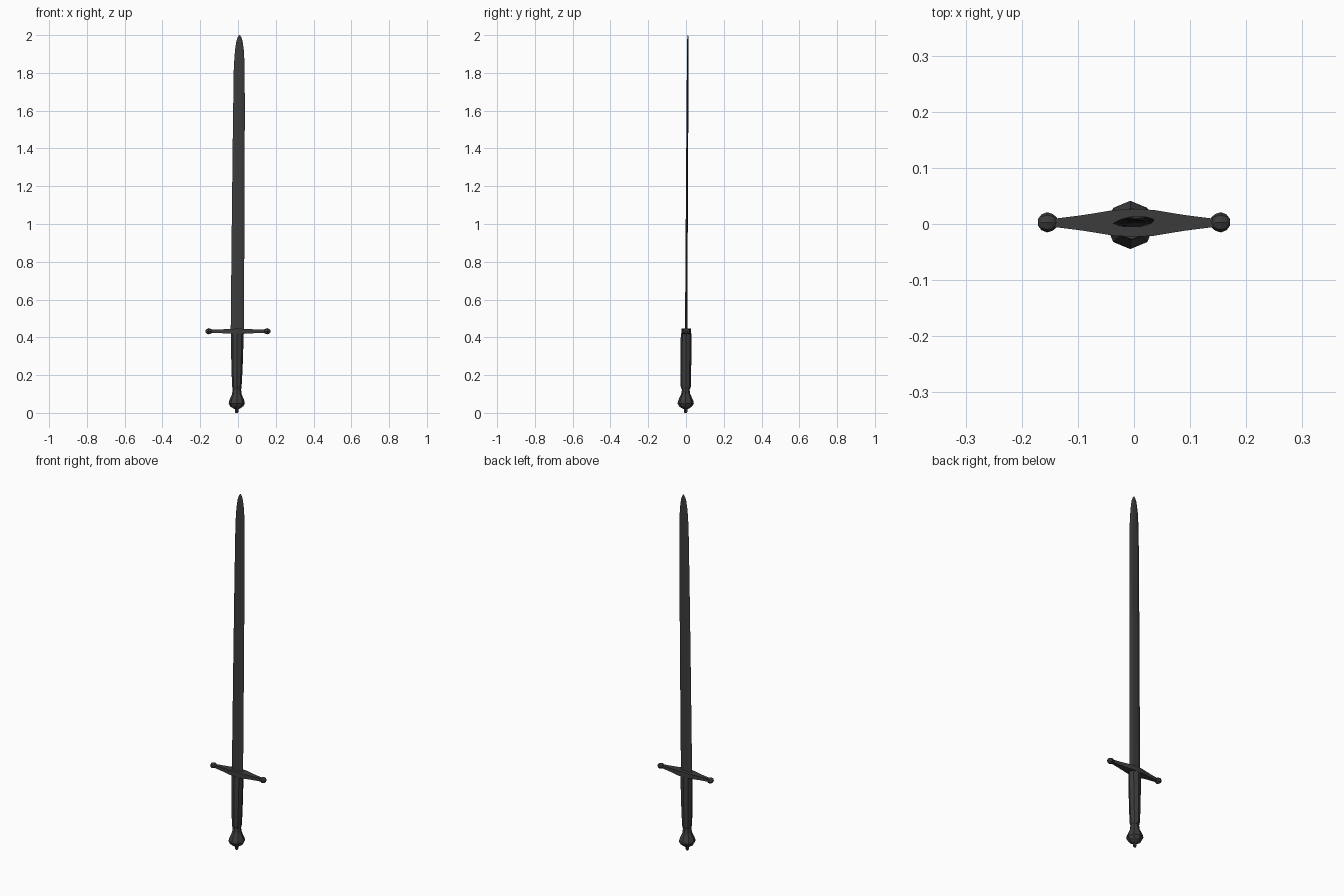
import bpy, bmesh, math
from mathutils import Vector

if "Cube" in bpy.data.objects:
    bpy.data.objects.remove(bpy.data.objects["Cube"])

dark = bpy.data.materials.new("dark_steel")
dark.diffuse_color = (0.045, 0.045, 0.045, 1)
dark.use_nodes = True
dark.node_tree.nodes["Principled BSDF"].inputs["Base Color"].default_value = dark.diffuse_color


def loft(name, rings):
    """Skin a list of vertex rings and cap both ends."""
    bm = bmesh.new()
    loops = [[bm.verts.new(p) for p in ring] for ring in rings]
    for a, b in zip(loops, loops[1:]):
        for i in range(len(a)):
            j = (i + 1) % len(a)
            bm.faces.new((a[i], a[j], b[j], b[i]))
    bm.faces.new(loops[0])
    bm.faces.new(loops[-1])
    bmesh.ops.recalc_face_normals(bm, faces=bm.faces)
    mesh = bpy.data.meshes.new(name)
    bm.to_mesh(mesh)
    bm.free()
    mesh.materials.append(dark)
    ob = bpy.data.objects.new(name, mesh)
    bpy.context.collection.objects.link(ob)
    return ob


def axis(z):
    """The sword leans very slightly to +x and +y."""
    return Vector((-0.007 + 0.0075 * z, -0.002 + 0.006 * z, z))


def oval(z, rx, ry, sides=8):
    c = axis(z)
    return [c + Vector((rx * math.cos(t), ry * math.sin(t), 0))
            for t in (2 * math.pi * i / sides for i in range(sides))]


# Blade: flat hexagonal section narrowing to a rounded point
def blade_ring(z, w, t):
    c = axis(z)
    return [c + Vector(p) for p in ((-w, 0, 0), (-w * .45, -t, 0), (w * .45, -t, 0),
                                    (w, 0, 0), (w * .45, t, 0), (-w * .45, t, 0))]


loft("blade", [blade_ring(*s) for s in (
    (0.42, 0.035, 0.006), (1.0, 0.0335, 0.0055), (1.5, 0.0315, 0.005),
    (1.83, 0.029, 0.0045), (1.92, 0.0235, 0.004), (1.97, 0.016, 0.0035),
    (1.99, 0.009, 0.003), (2.0, 0.002, 0.001))])

# Grip: oval, tapering in width towards the pommel
loft("grip", [oval(*s) for s in (
    (0.125, 0.023, 0.022), (0.14, 0.025, 0.027), (0.22, 0.029, 0.028),
    (0.32, 0.032, 0.029), (0.42, 0.0335, 0.028))])

# Pommel with its small end button
loft("pommel", [oval(*s) for s in (
    (0.02, 0.012, 0.012), (0.034, 0.034, 0.034), (0.05, 0.043, 0.043),
    (0.065, 0.040, 0.040), (0.10, 0.025, 0.024), (0.135, 0.022, 0.018))])
loft("pommel_button", [oval(0.0, 0.006, 0.006), oval(0.006, 0.009, 0.009),
                       oval(0.026, 0.009, 0.009)])

# Crossguard: square bar, broad at the middle, with a faceted knob at each end
GZ = 0.432
half = [(0.0, 0.025, 0.014), (0.035, 0.023, 0.013), (0.09, 0.014, 0.010), (0.145, 0.007, 0.008)]
stations = [(-x, w, h) for x, w, h in half[:0:-1]] + half
loft("crossguard", [[(x, 0.002 - w, GZ - h), (x, 0.002 + w, GZ - h),
                     (x, 0.002 + w, GZ + h), (x, 0.002 - w, GZ + h)]
                    for x, w, h in stations])
for side, label in ((-1, "left"), (1, "right")):
    loft("guard_knob_" + label, [
        [(side * x, 0.003 + r * math.cos(k * math.pi / 4), GZ + r * 0.9 * math.sin(k * math.pi / 4))
         for k in range(8)]
        for x, r in ((0.137, 0.008), (0.145, 0.015), (0.155, 0.018), (0.165, 0.014), (0.171, 0.006))])
